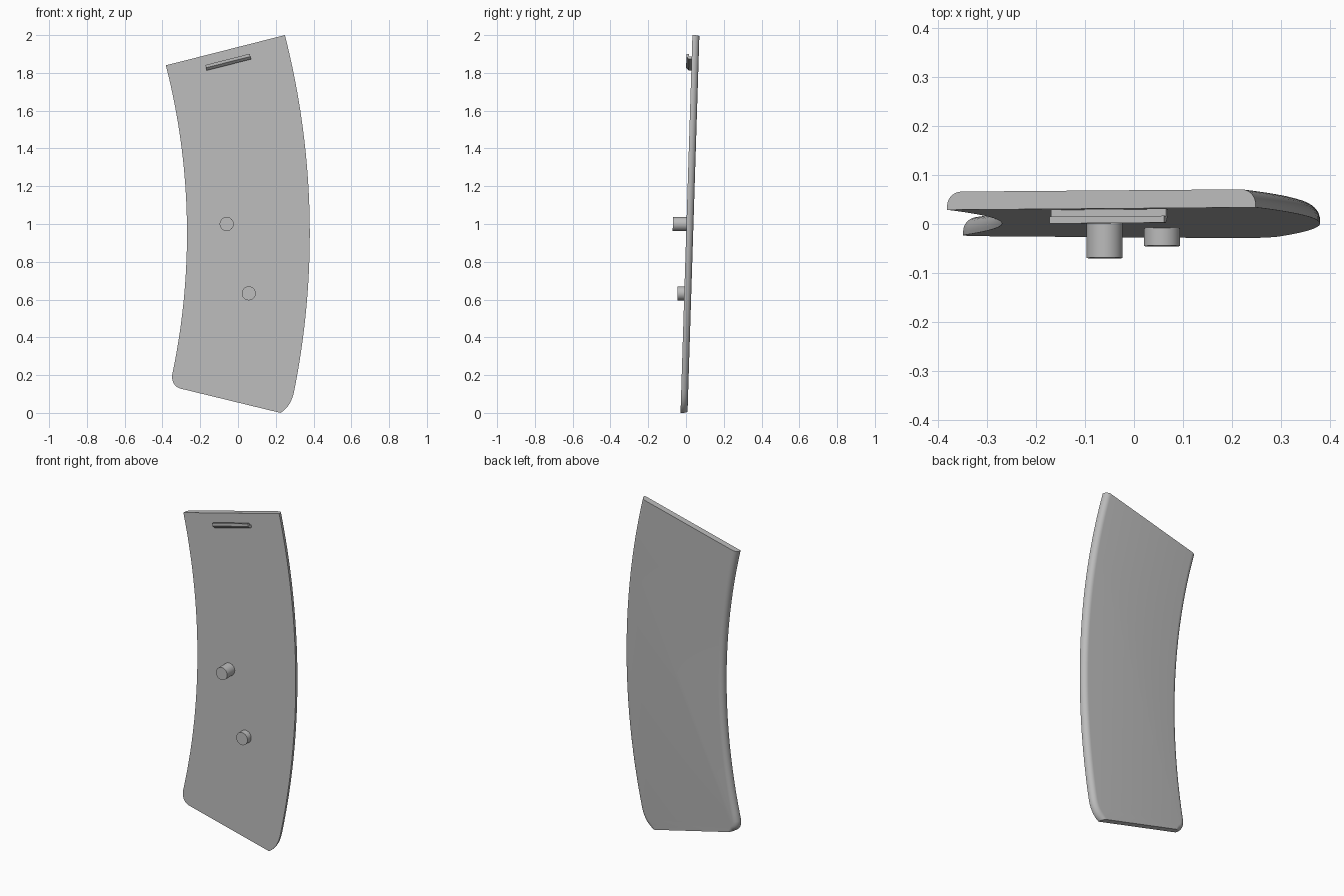
import bpy, bmesh, math
from mathutils import Vector

if "Cube" in bpy.data.objects:
    bpy.data.objects.remove(bpy.data.objects["Cube"])

grey = bpy.data.materials.new("plain grey")
grey.diffuse_color = (0.5, 0.5, 0.5, 1)
grey.use_nodes = True
grey.node_tree.nodes["Principled BSDF"].inputs["Base Color"].default_value = grey.diffuse_color


def place(x, z, depth):
    """Point on the leaning panel; depth is measured back from its front face."""
    return (x, -0.029 + 0.0315 * z + depth, z)


def loft(name, rings):
    """Skin a stack of closed rings and cap both ends."""
    bm = bmesh.new()
    loops = [[bm.verts.new(place(*p)) for p in ring] for ring in rings]
    n = len(loops[0])
    for a, b in zip(loops, loops[1:]):
        for i in range(n):
            j = (i + 1) % n
            bm.faces.new((a[i], a[j], b[j], b[i]))
    bm.faces.new(loops[0])
    bm.faces.new(loops[-1])
    bmesh.ops.recalc_face_normals(bm, faces=bm.faces)
    mesh = bpy.data.meshes.new(name)
    bm.to_mesh(mesh)
    bm.free()
    ob = bpy.data.objects.new(name, mesh)
    bpy.context.collection.objects.link(ob)
    mesh.materials.append(grey)
    bpy.ops.object.select_all(action='DESELECT')
    ob.select_set(True)
    bpy.context.view_layer.objects.active = ob
    bpy.ops.object.shade_smooth_by_angle(angle=math.radians(32))
    return ob


def arc(radius, z_top, z_bottom, n=36):
    """Side curve, concentric for both sides of the panel."""
    cx, cz = -3.87, 0.95
    a0, a1 = math.asin((z_top - cz) / radius), math.asin((z_bottom - cz) / radius)
    angles = [a0 + (a1 - a0) * i / n for i in range(n + 1)]
    return [Vector((cx + radius * math.cos(a), cz + radius * math.sin(a))) for a in angles]


def corner(start, control, end, n=8):
    c, e = Vector(control), Vector(end)
    return [start * (1 - t) ** 2 + c * 2 * t * (1 - t) + e * t * t
            for t in [i / n for i in range(1, n + 1)]]


# Panel outline: two curved sides, each ending in a rounded lower corner
left = arc(3.6, 1.84, 0.20)
left += corner(left[-1], (-0.352, 0.148), (-0.31, 0.13))
right = arc(4.25, 2.0, 0.12)
right += corner(right[-1], (0.283, 0.035), (0.225, 0.0))


def inset(side, other, amount, sign):
    """Move a side inward, sliding its ends along the straight end edges."""
    out = []
    for i, p in enumerate(side):
        if i in (0, len(side) - 1):
            move = (other[i] - p).normalized()
        else:
            t = (side[i + 1] - side[i - 1]).normalized()
            move = Vector((-t.y, t.x)) * sign
        out.append(p + move * amount)
    return out


# Panel body: crisp front edge, back edge rounded along the sides
levels = [(0, 0)]
for i in range(9):
    a = math.pi / 2 * i / 8
    levels.append((0.03 * (1 - math.cos(a)), 0.007 + 0.03 * math.sin(a)))
rings = []
for amount, depth in levels:
    ring = inset(left, right, amount, 1) + inset(right, left, amount, -1)[::-1]
    rings.append([(p.x, p.y, depth) for p in ring])
loft("curved_panel", rings)


# Round pegs on the front
def peg(name, x, z, length):
    circle = [2 * math.pi * i / 40 for i in range(40)]
    loft(name, [[(x + 0.037 * math.cos(a), z + 0.037 * math.sin(a), d) for a in circle]
                for d in (0.005, -length)])


peg("upper_peg", -0.06, 1.0, 0.072)
peg("lower_peg", 0.057, 0.633, 0.036)

# Hooked clip parallel to the top edge: neck, upturned lip, chamfered underside
profile = [(-0.004, -0.015), (0.014, -0.015), (0.028, 0.0), (0.028, 0.015),
           (0.014, 0.015), (0.014, 0.0), (-0.004, 0.0)]
tilt = math.atan2(0.16, 0.63)
c, s = math.cos(tilt), math.sin(tilt)
loft("top_clip", [[(-0.052 + u * c - v * s, 1.857 + u * s + v * c, -out)
                   for out, v in profile] for u in (-0.121, 0.121)])
